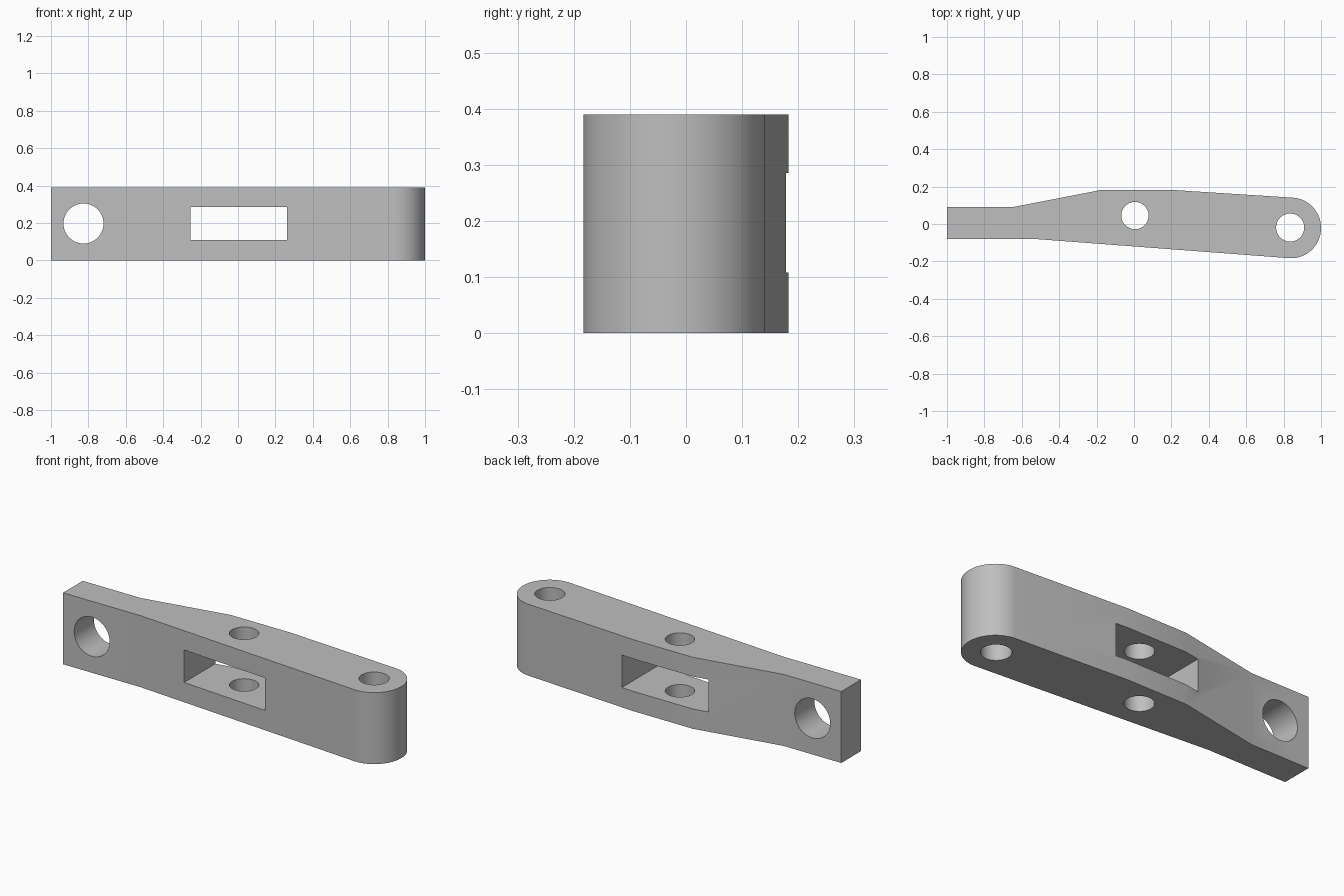
import bpy, bmesh, math
from mathutils import Matrix

cube = bpy.data.objects.get("Cube")
if cube:
    bpy.data.objects.remove(cube, do_unlink=True)

HEIGHT = 0.39

grey = bpy.data.materials.new("plain grey")
grey.use_nodes = True
colour = (0.52, 0.52, 0.52, 1)
grey.diffuse_color = colour
grey.node_tree.nodes["Principled BSDF"].inputs["Base Color"].default_value = colour


def make_object(name, bm):
    bmesh.ops.recalc_face_normals(bm, faces=bm.faces)
    mesh = bpy.data.meshes.new(name)
    bm.to_mesh(mesh)
    bm.free()
    mesh.materials.append(grey)
    obj = bpy.data.objects.new(name, mesh)
    bpy.context.collection.objects.link(obj)
    return obj


def hole_cutter(name, centre, radius, tilt=0):
    bm = bmesh.new()
    bmesh.ops.create_cone(bm, cap_ends=True, segments=64, radius1=radius, radius2=radius, depth=1,
                          matrix=Matrix.Translation(centre) @ Matrix.Rotation(tilt, 4, "X"))
    return make_object(name, bm)


def slot_cutter(name, x0, x1, z0, z1):
    bm = bmesh.new()
    place = Matrix.Translation(((x0 + x1) / 2, 0, (z0 + z1) / 2))
    bmesh.ops.create_cube(bm, size=1, matrix=place @ Matrix.Diagonal((x1 - x0, 1, z1 - z0, 1)))
    return make_object(name, bm)


# Lever outline: flat tongue, swelling middle, rounded end
end_x, end_y, end_r = 0.84, -0.021, 0.162
outline = [(-1, -0.08), (-0.53, -0.08)]
steps = 40
for i in range(steps + 1):
    a = math.radians(-94.2 + 180.2 * i / steps)
    outline.append((end_x + (1 - end_x) * math.cos(a), end_y + end_r * math.sin(a)))
outline += [(0.19, 0.183), (-0.17, 0.183), (-0.65, 0.09), (-1, 0.09)]

bm = bmesh.new()
base = bm.faces.new([bm.verts.new((x, y, 0)) for x, y in outline])
top = bmesh.ops.extrude_face_region(bm, geom=[base])["geom"]
bmesh.ops.translate(bm, vec=(0, 0, HEIGHT), verts=[v for v in top if isinstance(v, bmesh.types.BMVert)])
lever = make_object("lever_arm", bm)

# Slot through the middle, two upright pin holes and one cross hole
cutters = [
    slot_cutter("slot_cutter", -0.254, 0.262, 0.108, 0.285),
    hole_cutter("pivot_hole_cutter", (0.005, 0.045, 0.2), 0.073),
    hole_cutter("end_hole_cutter", (0.835, -0.019, 0.2), 0.075),
    hole_cutter("cross_hole_cutter", (-0.826, 0, 0.197), 0.107, math.pi / 2),
]
bpy.ops.object.select_all(action="DESELECT")
lever.select_set(True)
bpy.context.view_layer.objects.active = lever
for cutter in cutters:
    cut = lever.modifiers.new(cutter.name, "BOOLEAN")
    cut.operation = "DIFFERENCE"
    cut.solver = "EXACT"
    cut.object = cutter
    bpy.ops.object.modifier_apply(modifier=cut.name)
    bpy.data.objects.remove(cutter, do_unlink=True)

bpy.ops.object.shade_smooth_by_angle(angle=math.radians(30))
